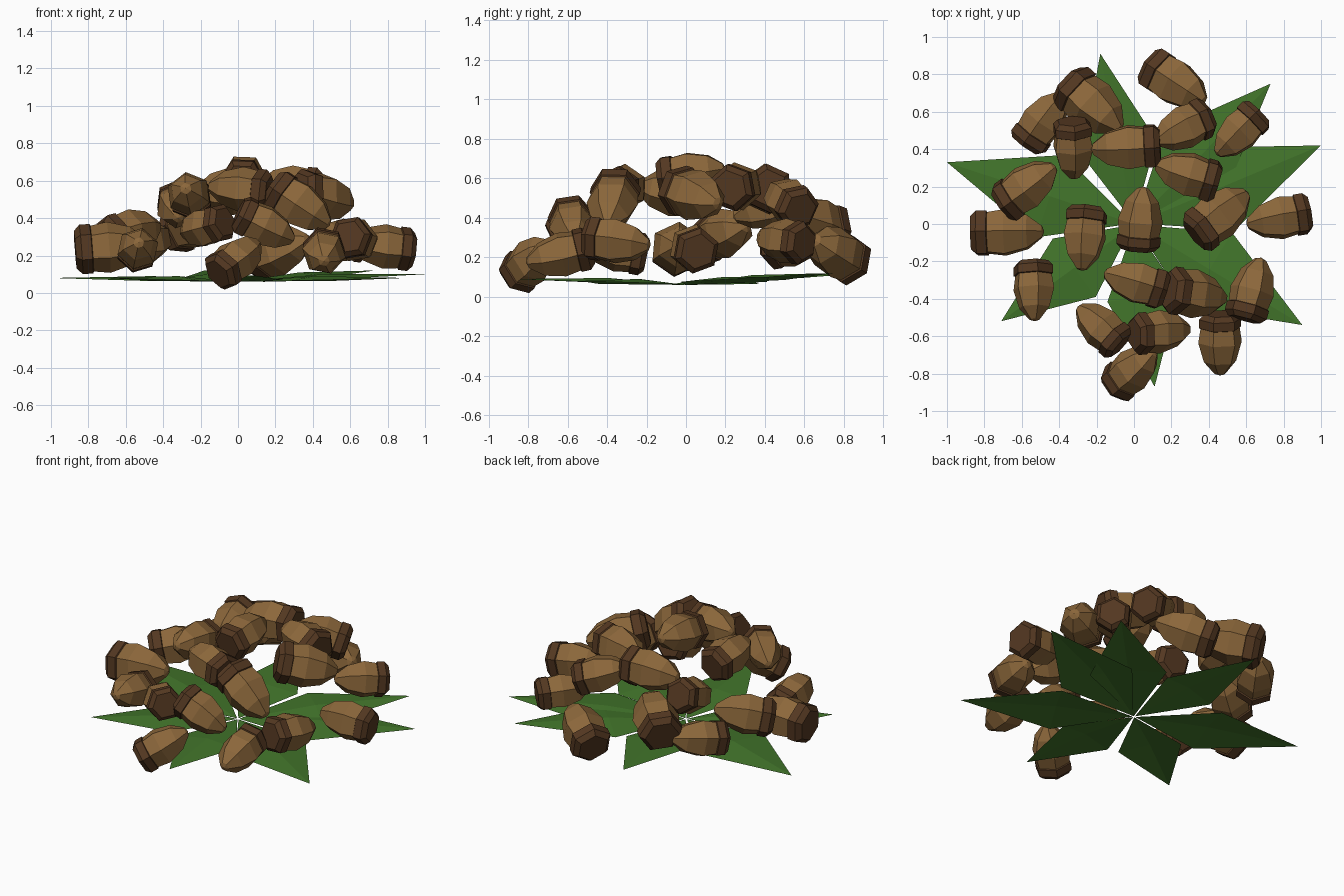
import bpy
import bmesh
import math
import random
from mathutils import Vector, Quaternion

random.seed(4)
default = bpy.data.objects.get("Cube")
if default:
    bpy.data.objects.remove(default, do_unlink=True)


def make_material(name, color):
    mat = bpy.data.materials.new(name)
    mat.use_nodes = True
    mat.diffuse_color = (*color, 1)
    mat.node_tree.nodes["Principled BSDF"].inputs["Base Color"].default_value = (*color, 1)
    return mat


nut_brown = make_material("nut brown", (0.26, 0.135, 0.043))
cap_brown = make_material("dark cap brown", (0.087, 0.039, 0.015))
leaf_green = make_material("leaf green", (0.055, 0.18, 0.024))


def add_object(name, mesh):
    obj = bpy.data.objects.new(name, mesh)
    bpy.context.collection.objects.link(obj)
    return obj


def lathe(name, profile, material, sides=6):
    """Faceted solid of revolution about z from (radius, height) points."""
    bm = bmesh.new()
    rings = []
    for radius, height in profile:
        if radius == 0:
            rings.append([bm.verts.new((0, 0, height))] * sides)
        else:
            angles = [math.tau * i / sides for i in range(sides)]
            rings.append([bm.verts.new((radius * math.cos(a), radius * math.sin(a), height))
                          for a in angles])
    for low, high in zip(rings, rings[1:]):
        for i in range(sides):
            j = (i + 1) % sides
            bm.faces.new(list(dict.fromkeys((low[i], low[j], high[j], high[i]))))
    bmesh.ops.recalc_face_normals(bm, faces=bm.faces)
    mesh = bpy.data.meshes.new(name)
    bm.to_mesh(mesh)
    bm.free()
    mesh.materials.append(material)
    return mesh


# Shared acorn parts, one unit long from cap end to tip
nut_mesh = lathe("nut", [(0, 0.2), (0.31, 0.2), (0.35, 0.46), (0.26, 0.77),
                         (0.09, 0.97), (0, 1)], nut_brown)
cap_mesh = lathe("cap", [(0, 0), (0.26, 0), (0.34, 0.08), (0.34, 0.22),
                         (0.29, 0.24), (0, 0.24)], cap_brown)

# Each acorn runs from the end of its cap to its tip, which also sets its size
acorns = [
    ((-.87, -.05, .23), (-.48, -.04, .26)),
    ((-.71, .10, .29), (-.42, .31, .36)),
    ((-.58, .42, .25), (-.38, .70, .30)),
    ((-.36, .76, .33), (-.07, .50, .43)),
    ((-.33, .55, .51), (-.32, .24, .40)),
    ((.14, .42, .55), (-.23, .40, .54)),
    ((.08, .85, .17), (.38, .65, .29)),
    ((.40, .58, .44), (.11, .44, .54)),
    ((.67, .60, .27), (.44, .37, .30)),
    ((.45, .22, .55), (.11, .32, .57)),
    ((.32, -.06, .55), (.61, .17, .47)),
    ((.94, .06, .23), (.60, .00, .27)),
    ((.02, -.14, .60), (.05, .20, .65)),
    ((-.25, .09, .50), (-.28, -.25, .56)),
    ((-.54, -.20, .21), (-.53, -.52, .27)),
    ((.17, -.36, .54), (-.16, -.26, .57)),
    ((.18, -.35, .57), (.49, -.40, .36)),
    ((.59, -.51, .30), (.68, -.18, .26)),
    ((.46, -.48, .25), (.46, -.81, .17)),
    ((.00, -.59, .43), (.30, -.56, .28)),
    ((-.07, -.65, .38), (-.30, -.44, .32)),
    ((-.11, -.87, .10), (.11, -.68, .27)),
]
for number, (cap, tip) in enumerate(acorns, 1):
    cap, tip = Vector(cap), Vector(tip)
    roll = Quaternion((0, 0, 1), random.uniform(0, math.tau))
    for part, mesh in (("nut", nut_mesh), ("cap", cap_mesh)):
        obj = add_object(f"acorn_{part}_{number}", mesh)
        obj.location = cap
        obj.scale = [(tip - cap).length] * 3
        obj.rotation_mode = "QUATERNION"
        obj.rotation_quaternion = (tip - cap).to_track_quat("Z", "Y") @ roll


def add_leaf(number, tip):
    """Kite-shaped leaf folded along a raised midrib."""
    tip = Vector(tip)
    flat = Vector((tip.x, tip.y, 0))
    side = Vector((-flat.y, flat.x, 0)) * 0.22
    base = flat * 0.008 + Vector((0, 0, 0.06))
    middle = flat * 0.45 + Vector((0, 0, tip.z * 0.5 + 0.05))
    shoulder = flat * 0.45 + Vector((0, 0, tip.z * 0.5 + 0.025))
    bm = bmesh.new()
    b, m, t, l, r = [bm.verts.new(p) for p in
                     (base, middle, tip, shoulder + side, shoulder - side)]
    for face in ((b, m, l), (b, r, m), (l, m, t), (m, r, t)):
        bm.faces.new(face)
    mesh = bpy.data.meshes.new("leaf")
    bm.to_mesh(mesh)
    bm.free()
    mesh.materials.append(leaf_green)
    add_object(f"leaf_{number}", mesh)


# Ring of leaves spreading from the centre
for number, tip in enumerate([(-1, .33, .08), (-.18, .91, .12), (.73, .75, .12),
                              (1, .42, .10), (.90, -.54, .08), (.11, -.87, .09),
                              (-.71, -.52, .08)], 1):
    add_leaf(number, tip)
